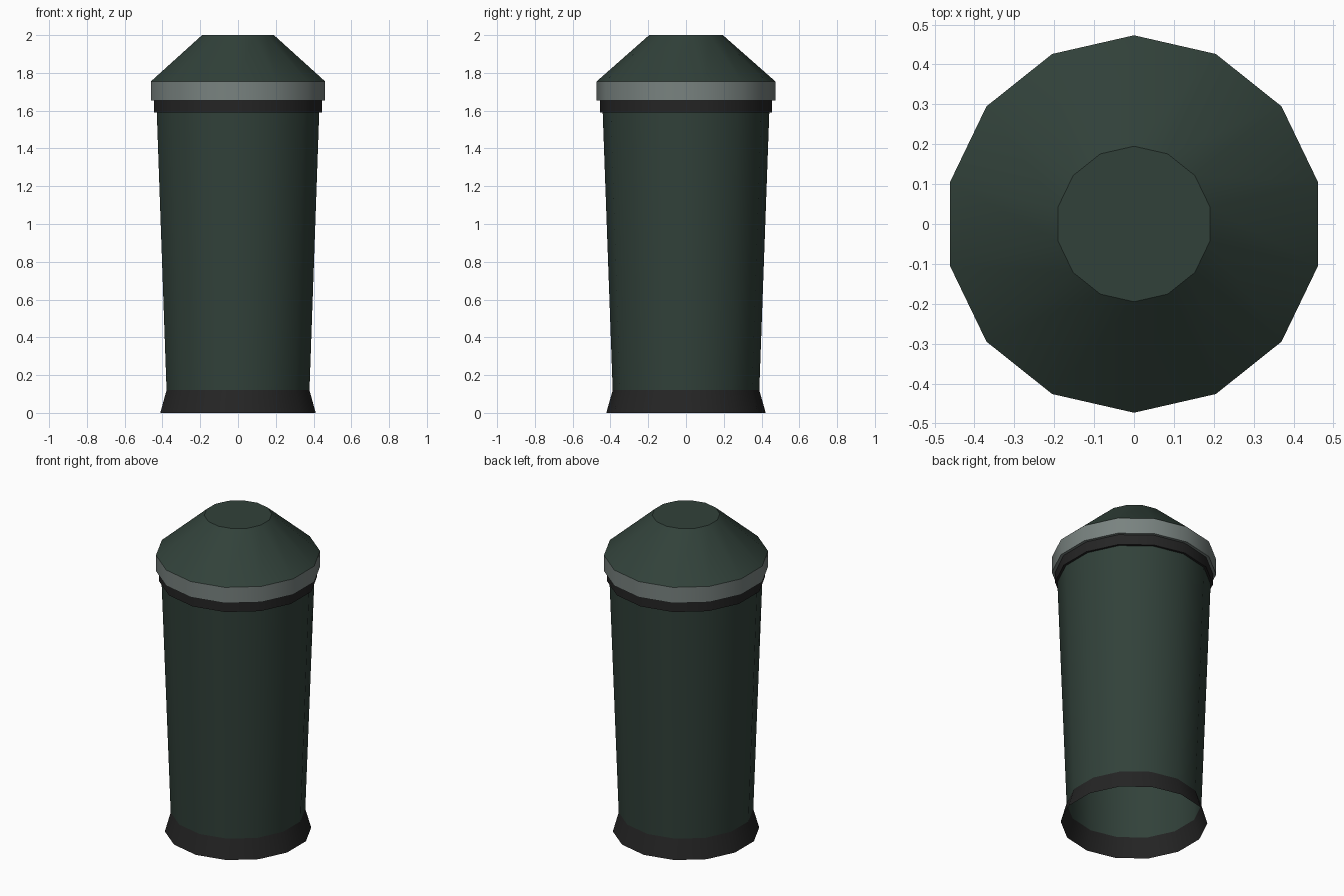
import bpy
import bmesh
from math import pi, sin, cos, radians

cube = bpy.data.objects.get("Cube")
if cube:
    bpy.data.objects.remove(cube)

SIDES = 14


def make_material(name, rgb, roughness):
    mat = bpy.data.materials.new(name)
    mat.use_nodes = True
    color = (*rgb, 1.0)
    mat.diffuse_color = color
    bsdf = mat.node_tree.nodes["Principled BSDF"]
    bsdf.inputs["Base Color"].default_value = color
    bsdf.inputs["Roughness"].default_value = roughness
    return mat


def lathe(name, profile, mat, cap_top=False):
    """Spin (radius, height) points, listed bottom to top, with a corner on +y."""
    bm = bmesh.new()
    rings = []
    for radius, z in profile:
        angles = [pi / 2 + 2 * pi * i / SIDES for i in range(SIDES)]
        rings.append([bm.verts.new((radius * cos(a), radius * sin(a), z)) for a in angles])
    for low, high in zip(rings, rings[1:]):
        for i in range(SIDES):
            j = (i + 1) % SIDES
            bm.faces.new((low[i], low[j], high[j], high[i]))
    if cap_top:
        bm.faces.new(rings[-1])
    mesh = bpy.data.meshes.new(name)
    bm.to_mesh(mesh)
    bm.free()
    mesh.materials.append(mat)
    obj = bpy.data.objects.new(name, mesh)
    bpy.context.collection.objects.link(obj)
    bpy.ops.object.select_all(action="DESELECT")
    obj.select_set(True)
    bpy.context.view_layer.objects.active = obj
    bpy.ops.object.shade_smooth_by_angle(angle=radians(30))
    return obj


green = make_material("dark_green", (0.031, 0.053, 0.042), 0.6)
black = make_material("black_trim", (0.018, 0.018, 0.018), 0.7)
grey = make_material("grey_metal", (0.19, 0.225, 0.215), 0.5)

# Flared foot, open underneath
lathe("base_skirt", [(0.422, 0), (0.388, 0.12)], black)

# Tapered hollow body
lathe("bin_body", [(0.388, 0.12), (0.441, 1.59)], green)

# Stepped rims under the lid
lathe("black_rim", [(0.441, 1.59), (0.455, 1.59), (0.455, 1.655)], black)
lathe("grey_rim", [(0.455, 1.655), (0.473, 1.655), (0.473, 1.755)], grey)

# Sloping lid with a flat top
lathe("lid", [(0.473, 1.755), (0.195, 2)], green, cap_top=True)
